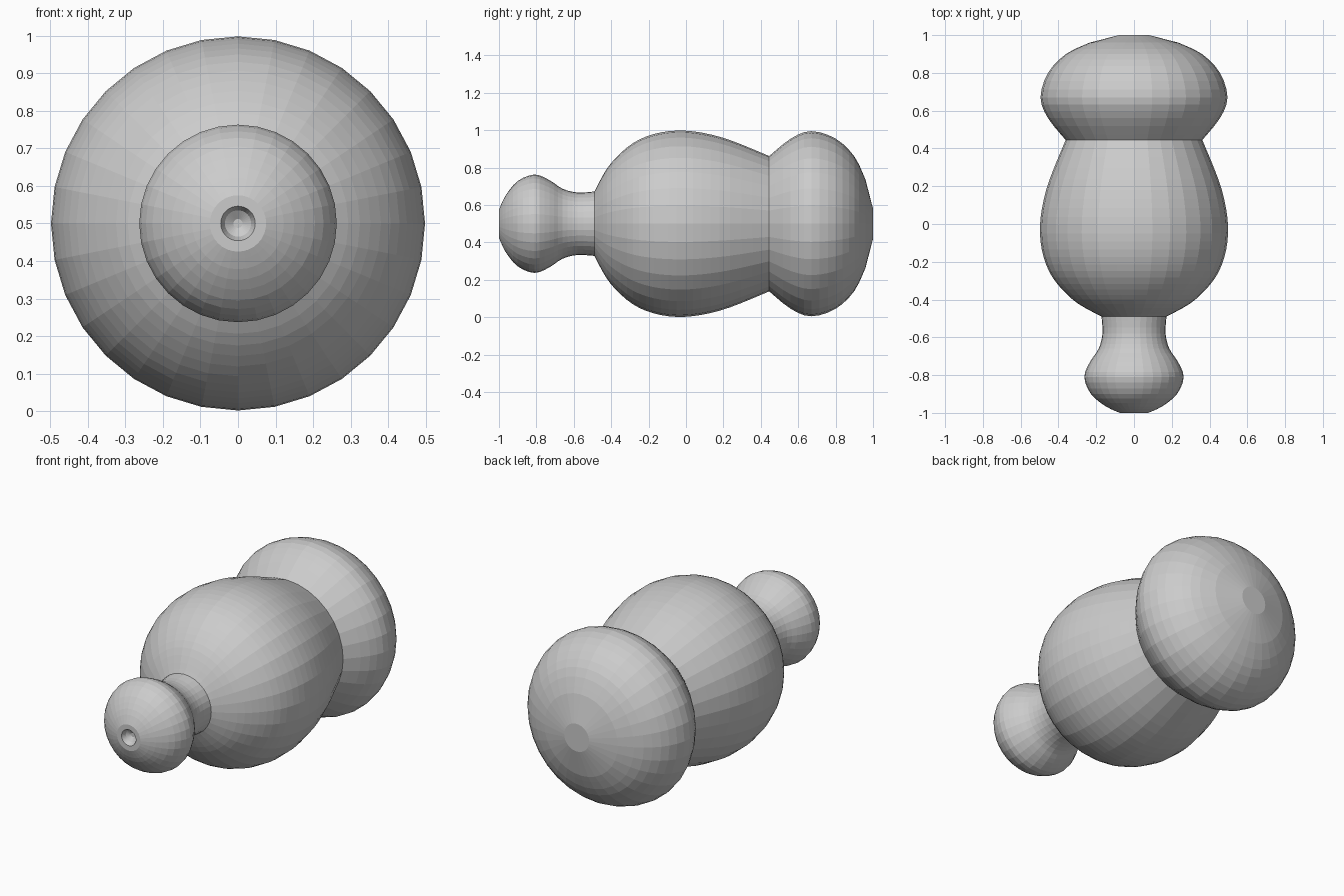
import bpy, bmesh, math

if "Cube" in bpy.data.objects:
    bpy.data.objects.remove(bpy.data.objects["Cube"])

SIDES = 32
AXIS_Z = 0.5


def smooth(pts, steps):
    """Catmull-Rom resampling of a (y, radius) profile."""
    p = [pts[0]] + pts + [pts[-1]]
    out = []
    for i in range(1, len(p) - 2):
        a, b, c, d = p[i - 1:i + 3]
        for s in range(steps):
            t = s / steps
            out.append(tuple(0.5 * (2 * b[k] + (c[k] - a[k]) * t
                       + (2 * a[k] - 5 * b[k] + 4 * c[k] - d[k]) * t * t
                       + (3 * b[k] - a[k] - 3 * c[k] + d[k]) * t ** 3) for k in (0, 1)))
    return out + [pts[-1]]


def lathe(name, profile, cap_start=False, cap_end=False):
    """Turn a (y, radius) profile around the horizontal y axis."""
    bm = bmesh.new()
    rings = []
    for y, r in profile:
        rings.append([bm.verts.new((r * math.cos(2 * math.pi * i / SIDES), y,
                                    AXIS_Z + r * math.sin(2 * math.pi * i / SIDES)))
                      for i in range(SIDES)])
    for a, b in zip(rings, rings[1:]):
        for i in range(SIDES):
            j = (i + 1) % SIDES
            bm.faces.new((a[i], a[j], b[j], b[i]))
    if cap_start:
        bm.faces.new(rings[0])
    if cap_end:
        bm.faces.new(rings[-1])
    bmesh.ops.recalc_face_normals(bm, faces=bm.faces)
    # open tubes: make the outer wall face away from the axis
    f = max(bm.faces, key=lambda f: math.hypot(f.calc_center_median().x,
                                               f.calc_center_median().z - AXIS_Z))
    c = f.calc_center_median()
    if f.normal.x * c.x + f.normal.z * (c.z - AXIS_Z) < 0:
        bmesh.ops.reverse_faces(bm, faces=bm.faces)
    mesh = bpy.data.meshes.new(name)
    bm.to_mesh(mesh)
    bm.free()
    ob = bpy.data.objects.new(name, mesh)
    bpy.context.collection.objects.link(ob)
    return ob


# Front knob with a small dimple, flowing into the narrow neck
knob = [(-1, .075), (-.965, .15), (-.9, .228), (-.81, .263), (-.73, .233),
        (-.66, .187), (-.58, .167), (-.49, .172)]
lathe("knob_and_neck", [(-.96, .012), (-.975, .035), (-1, .046)] + smooth(knob, 3),
      cap_start=True)

# Egg-shaped body
body = [(-.49, .172), (-.40, .325), (-.25, .45), (-.05, .498), (.18, .465), (.445, .362)]
lathe("body", smooth(body, 5))

# Wide rounded rear cap
cap = [(.445, .362), (.56, .455), (.67, .495), (.80, .455), (.90, .36), (.96, .235)]
lathe("rear_cap", smooth(cap, 3) + [(1, .08)], cap_end=True)
